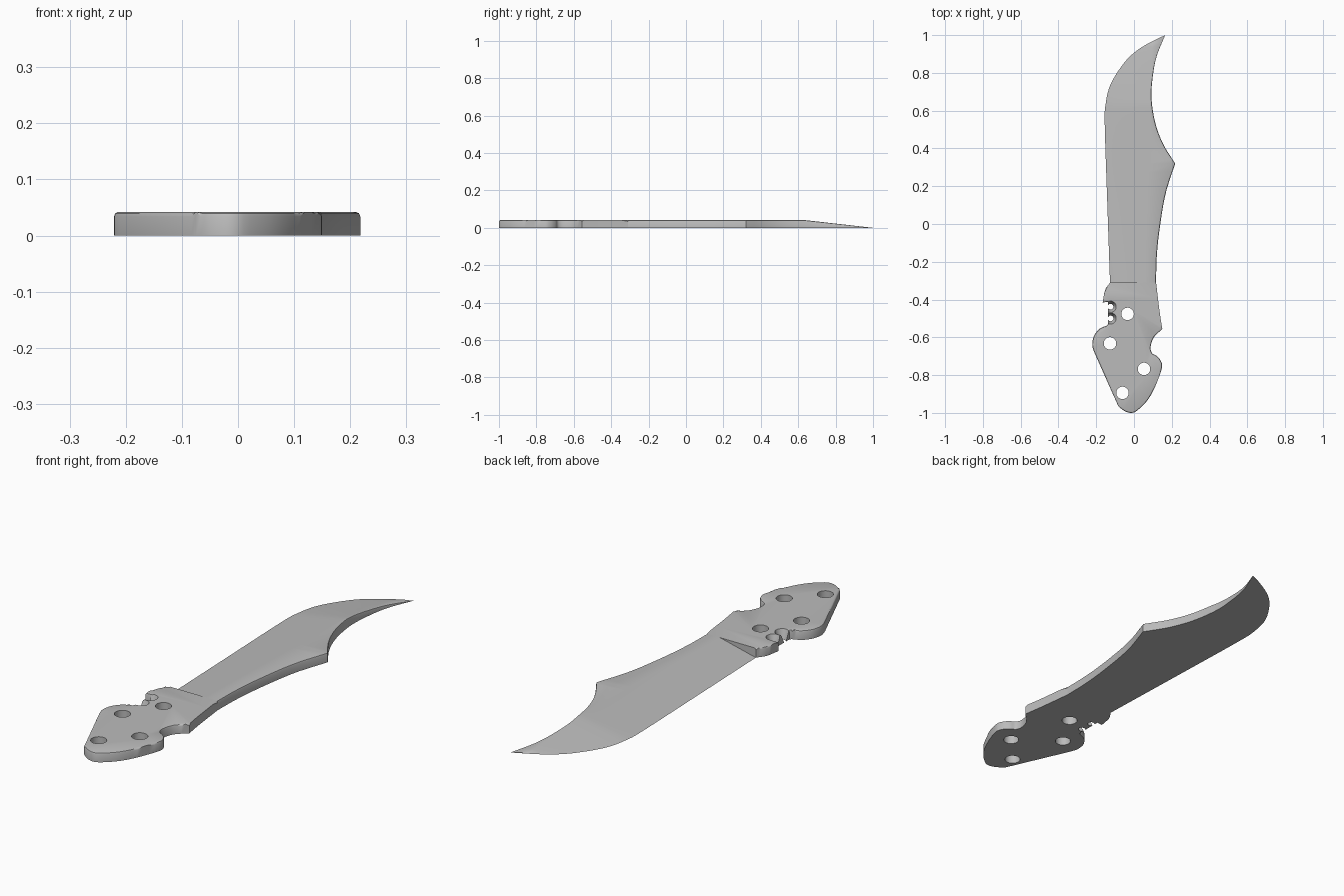
import bpy, bmesh, math
from mathutils import Vector

cube = bpy.data.objects.get("Cube")
if cube:
    bpy.data.objects.remove(cube, do_unlink=True)

T = 0.042       # thickness
ROUND = 0.008   # rounding of the upper rim
GUARD = -0.31   # where blade meets handle
CORNER = 0.32   # point on the spine

steel = bpy.data.materials.new("grey steel")
steel.use_nodes = True
steel.diffuse_color = (0.5, 0.5, 0.5, 1)
steel.node_tree.nodes["Principled BSDF"].inputs["Base Color"].default_value = (0.5, 0.5, 0.5, 1)


def smooth(points, n=6):
    """Catmull-Rom curve through the points."""
    pts = [Vector(p) for p in points]
    pts = [2 * pts[0] - pts[1]] + pts + [2 * pts[-1] - pts[-2]]
    out = []
    for a, b, c, d in zip(pts, pts[1:], pts[2:], pts[3:]):
        for i in range(n):
            t = i / n
            out.append(0.5 * (2 * b + (c - a) * t + (2 * a - 5 * b + 4 * c - d) * t * t
                              + (3 * b - a - 3 * c + d) * t ** 3))
    return out + [pts[-2]]


def x_at(curve, y):
    """Read x off a curve that rises in y."""
    for a, b in zip(curve, curve[1:]):
        if y <= b.y:
            return a.x + (b.x - a.x) * (y - a.y) / (b.y - a.y)
    return curve[-1].x


def finish(bm, name):
    bmesh.ops.recalc_face_normals(bm, faces=bm.faces)
    mesh = bpy.data.meshes.new(name)
    bm.to_mesh(mesh)
    bm.free()
    mesh.materials.append(steel)
    obj = bpy.data.objects.new(name, mesh)
    bpy.context.collection.objects.link(obj)
    return obj


def shade(obj):
    bpy.ops.object.select_all(action='DESELECT')
    obj.select_set(True)
    bpy.context.view_layer.objects.active = obj
    bpy.ops.object.shade_smooth_by_angle(angle=math.radians(30))


# Blade: wedge section lofted from guard to tip
edge = smooth([(-.127, GUARD), (-.141, .1), (-.155, .53), (-.15, .635), (-.13, .725),
               (-.087, .805), (-.024, .885), (.055, .945), (.165, 1)])
spine_low = smooth([(.117, GUARD), (.12, -.18), (.135, -.03), (.167, .16), (.218, CORNER)])
spine_high = smooth([(.218, CORNER), (.156, .42), (.114, .53), (.093, .66),
                     (.098, .77), (.119, .885), (.165, 1)])
stations = [GUARD + (CORNER - GUARD) * i / 14 for i in range(15)]
stations += [CORNER + (1 - CORNER) * i / 32 for i in range(1, 33)]

bm = bmesh.new()
rows = []
for y in stations:
    e = x_at(edge, y)
    s = x_at(spine_low if y <= CORNER else spine_high, y)
    h = T * min(1, (1 - y) / 0.37)
    b = ROUND * h / T
    ridge = min(0.05 + 0.035 * (y - GUARD) / 0.94, s - b - 0.004 * h / T)
    ridge = max(ridge, e)
    section = [(e, 0), (ridge, h), (s - b, h), (s - 0.3 * b, h - 0.3 * b), (s, h - b), (s, 0)]
    rows.append([bm.verts.new((x, y, z)) for x, z in section])
for r, q in zip(rows, rows[1:]):
    for i in range(len(r)):
        j = (i + 1) % len(r)
        bm.faces.new((r[i], r[j], q[j], q[i]))
bm.faces.new(rows[0])
bmesh.ops.remove_doubles(bm, verts=bm.verts, dist=0.0002)
shade(finish(bm, "blade"))

# Handle: flat plate with a rounded upper rim
outline = smooth([(-.127, GUARD), (-.153, -.35), (-.166, -.415)], 4)
outline += [Vector(p) for p in [(-.138, -.413), (-.138, -.53)]]
outline += smooth([(-.145, -.538), (-.182, -.555), (-.212, -.593), (-.221, -.64), (-.212, -.675)], 4)
outline += smooth([(-.083, -.965), (-.05, -.99), (-.013, -1), (.02, -.985), (.07, -.935),
                   (.11, -.865), (.147, -.765), (.142, -.725), (.12, -.698), (.095, -.683),
                   (.088, -.65), (.105, -.6), (.15, -.556)], 4)
outline += smooth([(.148, -.545), (.135, -.46), (.117, GUARD)], 4)

bm = bmesh.new()
base = bm.faces.new([bm.verts.new((p.x, p.y, 0)) for p in outline])
top = bmesh.ops.extrude_face_region(bm, geom=[base], use_keep_orig=True)["geom"]
for v in top:
    if isinstance(v, bmesh.types.BMVert):
        v.co.z = T
rim = [e for e in bm.edges if all(v.co.z > T / 2 for v in e.verts)
       and min(v.co.y for v in e.verts) < GUARD - 0.001]
bmesh.ops.bevel(bm, geom=rim, offset=ROUND, segments=2, profile=0.5,
                affect='EDGES', clamp_overlap=True)
handle = finish(bm, "handle")

# Cutters: four rivet holes and two tapered side notches
bm = bmesh.new()
holes = [(-.034, -.476), (-.127, -.632), (.053, -.767), (-.061, -.894)]
notches = [(-.124, -.438), (-.124, -.5)]
for centres, low, high in ((holes, .033, .033), (notches, .012, .033)):
    for x, y in centres:
        new = bmesh.ops.create_cone(bm, cap_ends=True, segments=32, radius1=low, radius2=high,
                                    depth=T * 1.4)["verts"]
        bmesh.ops.translate(bm, verts=new, vec=(x, y, T / 2))
cutter = finish(bm, "hole_cutter")
cut = handle.modifiers.new("holes", 'BOOLEAN')
cut.operation = 'DIFFERENCE'
cut.solver = 'EXACT'
cut.use_self = True
cut.object = cutter
bpy.context.view_layer.objects.active = handle
bpy.ops.object.modifier_apply(modifier="holes")
bpy.data.objects.remove(cutter, do_unlink=True)
shade(handle)
